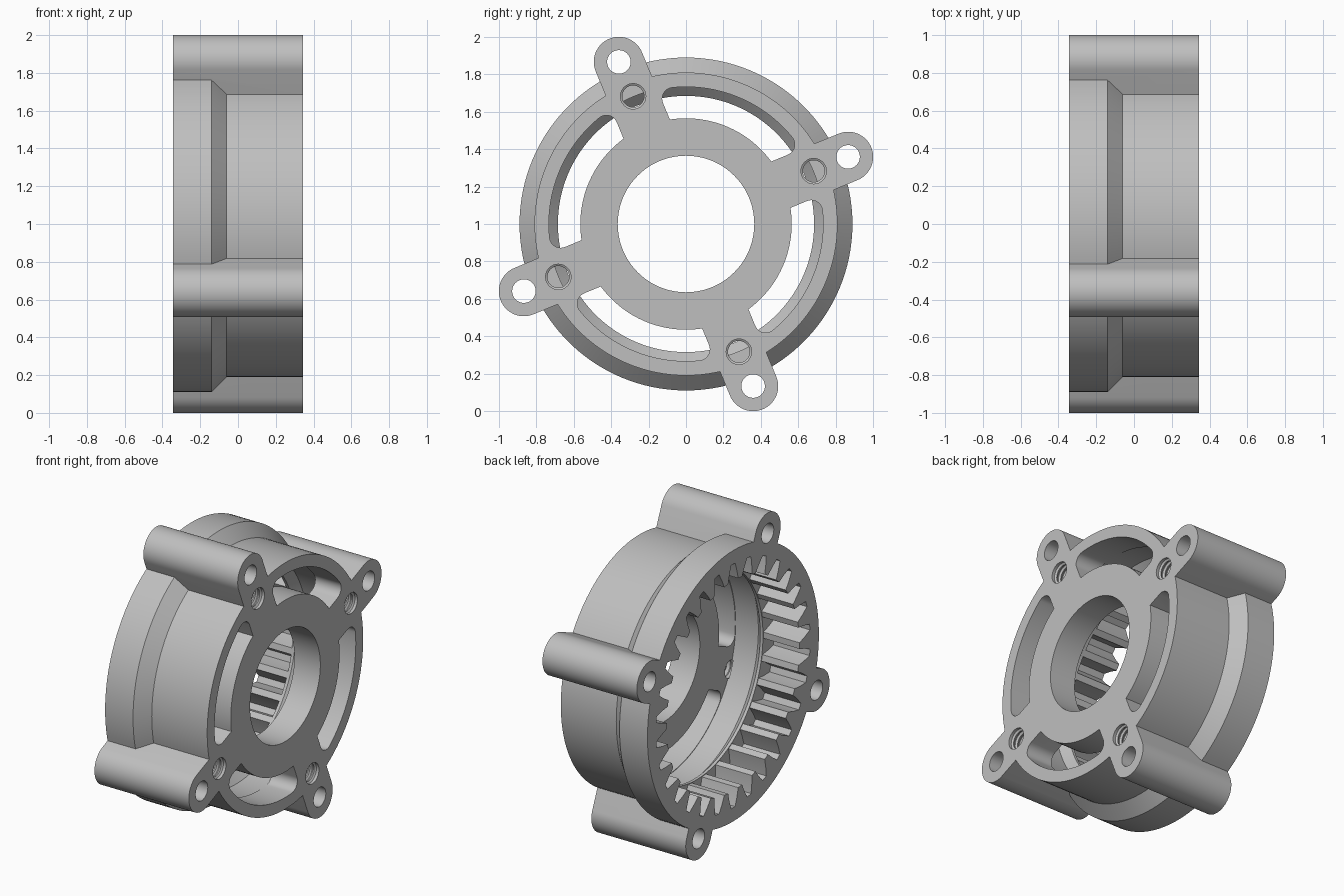
import bpy, bmesh
from math import sin, cos, pi, sqrt, atan2, radians
from mathutils import Matrix

if "Cube" in bpy.data.objects:
    bpy.data.objects.remove(bpy.data.objects["Cube"], do_unlink=True)

BACK, FRONT = -0.343, 0.343      # extents along the axis (x)
LUG_R, LUG_W = 0.938, 0.134      # bolt circle and lug radius
SEG = 128
ANGLES = [radians(22.5 + 90 * i) for i in range(4)]


def make_object(name, bm):
    bmesh.ops.recalc_face_normals(bm, faces=bm.faces[:])
    mesh = bpy.data.meshes.new(name)
    bm.to_mesh(mesh)
    bm.free()
    obj = bpy.data.objects.new(name, mesh)
    bpy.context.scene.collection.objects.link(obj)
    return obj


def stack(name, rings, angle=0):
    """Skin a list of closed rings and cap both ends, turned about the axis."""
    bm = bmesh.new()
    loops = [[bm.verts.new(p) for p in ring] for ring in rings]
    n = len(loops[0])
    for a, b in zip(loops, loops[1:]):
        for j in range(n):
            k = (j + 1) % n
            bm.faces.new((a[j], a[k], b[k], b[j]))
    bm.faces.new(loops[0])
    bm.faces.new(loops[-1])
    bm.transform(Matrix.Translation((0, 0, 1)) @ Matrix.Rotation(angle, 4, 'X'))
    return make_object(name, bm)


def prism(name, outline, x0, x1, angle=0):
    return stack(name, [[(x, y, z) for y, z in outline] for x in (x0, x1)], angle)


def lathe(name, profile, offset=0, angle=0, seg=SEG):
    rings = [[(x, offset + y, z) for y, z in arc(0, 0, r, 0, 2 * pi, seg)[:-1]]
             for x, r in profile]
    return stack(name, rings, angle)


def arc(cy, cz, r, a0, a1, n):
    return [(cy + r * cos(a0 + (a1 - a0) * i / n), cz + r * sin(a0 + (a1 - a0) * i / n))
            for i in range(n + 1)]


# Stepped housing, solid at first
housing = lathe("ring_gear_housing",
                [(BACK, 0.89), (-0.14, 0.89), (-0.06, 0.81), (FRONT, 0.81)])

# Mounting lugs
lug_outline = [(0.6, -LUG_W)] + arc(LUG_R, 0, LUG_W, -pi / 2, pi / 2, 32) + [(0.6, LUG_W)]
lugs = [prism("mounting_lug", lug_outline, BACK, FRONT, a) for a in ANGLES]

# Internal teeth
TEETH = 30
pitch = 2 * pi / TEETH
flank = [(-0.38, 0.80), (-0.25, 0.745), (-0.14, 0.69), (0.14, 0.69), (0.25, 0.745), (0.38, 0.80)]
gear_outline = [(r * cos((i + t) * pitch), r * sin((i + t) * pitch))
                for i in range(TEETH) for t, r in flank]
cutters = [prism("gear_cutter", gear_outline, -0.5, -0.08)]

# Inner cavity with a conical shoulder, and the central bore
cutters.append(lathe("cavity_cutter",
                     [(-0.5, 0.685), (-0.06, 0.685), (-0.01, 0.737), (0.155, 0.737)]))
cutters.append(lathe("bore_cutter", [(0, 0.365), (0.5, 0.365)]))

# Curved windows between the four spokes, rounded at their outer corners
R_IN, R_OUT, FILLET = 0.565, 0.733, 0.06
fy = sqrt((R_OUT - FILLET) ** 2 - (LUG_W + FILLET) ** 2)
fa = atan2(LUG_W + FILLET, fy)
ia = atan2(LUG_W, sqrt(R_IN ** 2 - LUG_W ** 2))
corner = arc(fy, LUG_W + FILLET, FILLET, -pi / 2, fa, 10)
window = corner + arc(0, 0, R_OUT, fa, pi / 2 - fa, 32)[1:-1]
window += [(z, y) for y, z in reversed(corner)]
window += arc(0, 0, R_IN, pi / 2 - ia, ia, 32)

# Threaded screw holes, blind against the cavity wall
thread = [(0.148, 0.058)]
for i in range(6):
    x = 0.152 + i * 0.031
    thread += [(x + 0.008, 0.058), (x + 0.016, 0.070), (x + 0.022, 0.070)]
thread += [(FRONT - 0.004, 0.068), (0.5, 0.068)]

for a in ANGLES:
    cutters.append(prism("window_cutter", window, 0.1, 0.5, a))
    cutters.append(lathe("bolt_hole_cutter", [(-0.5, 0.063), (0.5, 0.063)], LUG_R, a, 32))
    cutters.append(lathe("screw_hole_cutter", thread, 0.739, a, 32))

# Join the lugs, cut everything, and bake the result
for operation, tools in (('UNION', lugs), ('DIFFERENCE', cutters)):
    for tool in tools:
        tool.hide_render = True
        mod = housing.modifiers.new(tool.name, 'BOOLEAN')
        mod.operation = operation
        mod.solver = 'EXACT'
        mod.object = tool
bpy.context.view_layer.update()
baked = bpy.data.meshes.new_from_object(
    housing.evaluated_get(bpy.context.evaluated_depsgraph_get()))
housing.modifiers.clear()
housing.data = baked
for tool in lugs + cutters:
    bpy.data.objects.remove(tool, do_unlink=True)

# Plain grey metal
metal = bpy.data.materials.new("light_grey_metal")
metal.use_nodes = True
grey = (0.52, 0.52, 0.52, 1)
metal.diffuse_color = grey
metal.node_tree.nodes["Principled BSDF"].inputs["Base Color"].default_value = grey
baked.materials.clear()
baked.materials.append(metal)
for face in baked.polygons:
    face.material_index = 0

bpy.ops.object.select_all(action='DESELECT')
housing.select_set(True)
bpy.context.view_layer.objects.active = housing
bpy.ops.object.shade_smooth_by_angle(angle=radians(25))
